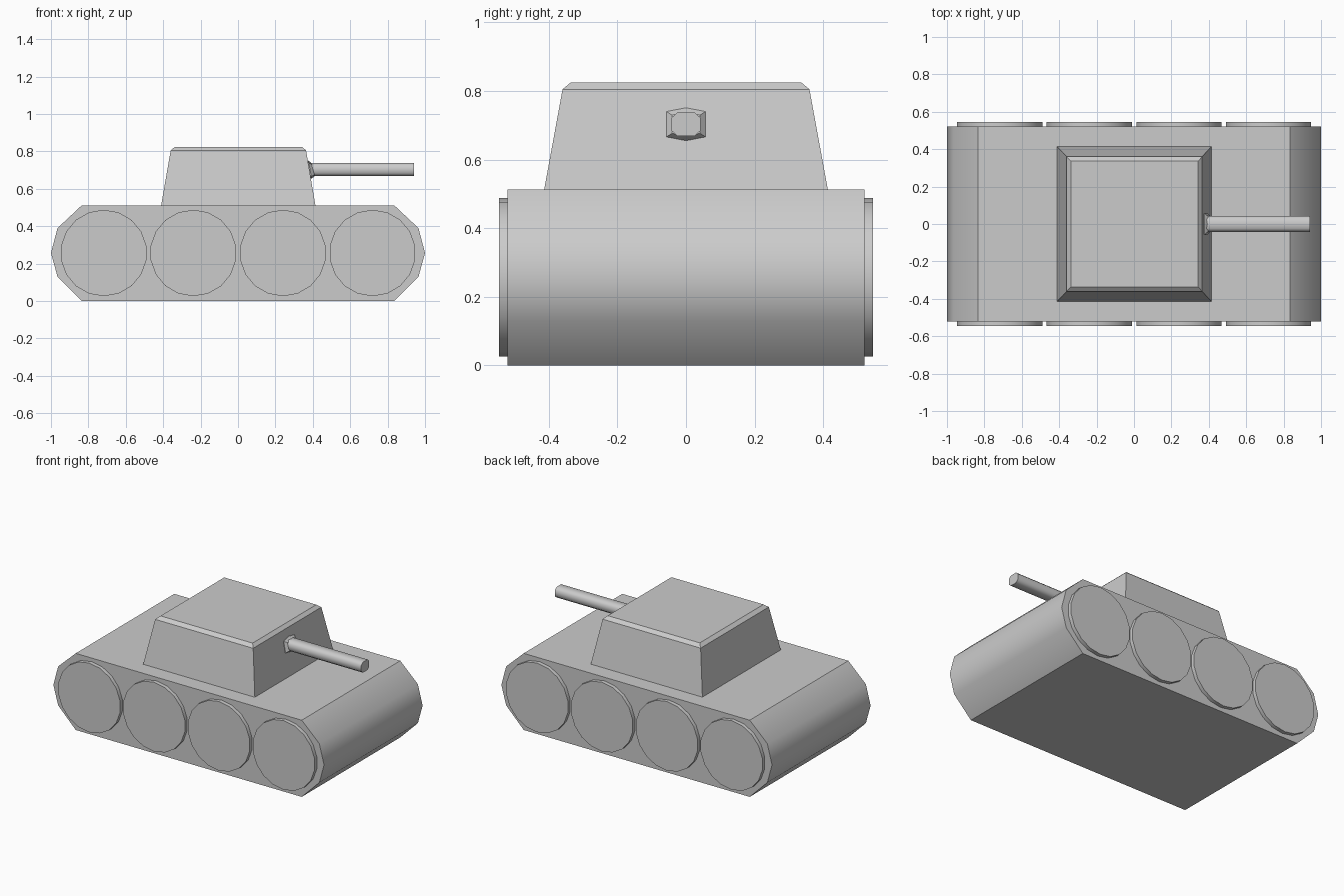
import bpy
from math import sin, cos, pi, radians
import bmesh

if "Cube" in bpy.data.objects:
    bpy.data.objects.remove(bpy.data.objects["Cube"])


def loft(name, rings, angle=35):
    """Closed solid through a list of rings with equal point counts."""
    bm = bmesh.new()
    loops = [[bm.verts.new(p) for p in ring] for ring in rings]
    n = len(loops[0])
    for a, b in zip(loops, loops[1:]):
        for i in range(n):
            j = (i + 1) % n
            bm.faces.new((a[i], a[j], b[j], b[i]))
    bm.faces.new(loops[0])
    bm.faces.new(loops[-1])
    bmesh.ops.recalc_face_normals(bm, faces=bm.faces)
    me = bpy.data.meshes.new(name)
    bm.to_mesh(me)
    bm.free()
    me.shade_smooth()
    me.set_sharp_from_angle(angle=radians(angle))
    ob = bpy.data.objects.new(name, me)
    bpy.context.collection.objects.link(ob)
    return ob


def rect(x0, x1, y, z):
    return [(x0, -y, z), (x1, -y, z), (x1, y, z), (x0, y, z)]


# Hull: rounded-end track profile extruded across y
half = [(0.835, 0), (0.965, 0.13), (1.0, 0.257), (0.965, 0.39), (0.835, 0.512)]
profile = half + [(-x, z) for x, z in reversed(half)]
loft("hull", [[(x, y, z) for x, z in profile] for y in (-0.52, 0.52)])

# Road wheels: four thin discs on each side
SIDES, R = 18, 0.231
for side, tag in ((-1, "right"), (1, "left")):
    for k in range(4):
        cx = -0.718 + k * 0.479
        rings = [[(cx + R * cos(2 * pi * i / SIDES + pi / 2), side * y,
                   0.257 + R * sin(2 * pi * i / SIDES + pi / 2))
                  for i in range(SIDES)] for y in (0.50, 0.545)]
        loft(f"wheel_{tag}_{k + 1}", rings)

# Turret: tapered box with a narrow chamfer round the roof
loft("turret", [rect(-0.412, 0.415, 0.415, 0.505),
                rect(-0.36, 0.364, 0.36, 0.805),
                rect(-0.337, 0.343, 0.336, 0.825)], 30)

# Gun collar: six-sided, narrowing from the turret face to the barrel
hexa = [(0, 0.048), (0.057, 0.037), (0.057, -0.037),
        (0, -0.048), (-0.057, -0.037), (-0.057, 0.037)]
loft("gun_collar", [[(x - 0.19 * z, y * s, 0.703 + z * s) for y, z in hexa]
                    for x, s in ((0.36, 1), (0.385, 1), (0.402, 0.72))])

# Gun barrel: eight-sided tube with chamfered corners
octo = [(0.042, 0.019), (0.024, 0.035), (-0.024, 0.035), (-0.042, 0.019),
        (-0.042, -0.019), (-0.024, -0.035), (0.024, -0.035), (0.042, -0.019)]
loft("gun_barrel", [[(x, y, 0.703 + z) for y, z in octo]
                    for x in (0.37, 0.94)], 60)
